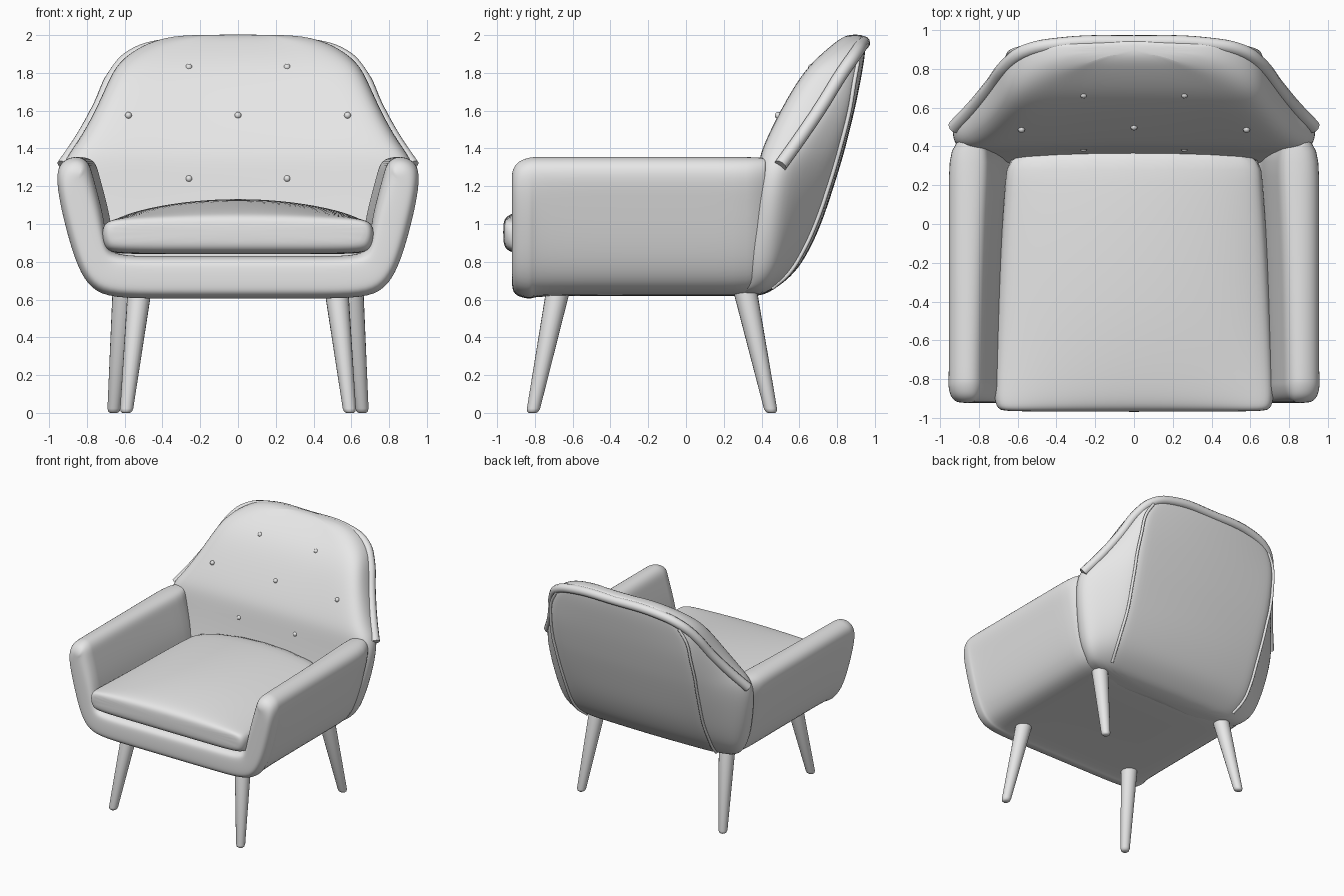
import bpy, bmesh, math
from mathutils import Vector

if "Cube" in bpy.data.objects:
    bpy.data.objects.remove(bpy.data.objects["Cube"])

fabric = bpy.data.materials.new("light_grey")
fabric.diffuse_color = (0.8, 0.8, 0.8, 1)
fabric.use_nodes = True
fabric.node_tree.nodes["Principled BSDF"].inputs["Base Color"].default_value = fabric.diffuse_color


def finish(name, bm, subdiv=0, angle=60):
    bmesh.ops.recalc_face_normals(bm, faces=bm.faces)
    me = bpy.data.meshes.new(name)
    bm.to_mesh(me)
    bm.free()
    ob = bpy.data.objects.new(name, me)
    bpy.context.collection.objects.link(ob)
    me.materials.append(fabric)
    if subdiv:
        ob.modifiers.new("smooth", 'SUBSURF').levels = subdiv
        ob.modifiers["smooth"].render_levels = subdiv
    bpy.ops.object.select_all(action='DESELECT')
    ob.select_set(True)
    bpy.context.view_layer.objects.active = ob
    bpy.ops.object.shade_smooth_by_angle(angle=math.radians(angle))
    return ob


def mirrored(half):
    """Closed ring from a half that starts and ends on x = 0."""
    return half + [(-p[0], *p[1:]) for p in half[-2:0:-1]]


def loft(bm, rings, caps=True):
    vs = [[bm.verts.new(p) for p in r] for r in rings]
    n = len(vs[0])
    for a, b in zip(vs, vs[1:]):
        for i in range(n):
            j = (i + 1) % n
            bm.faces.new((a[i], a[j], b[j], b[i]))
    if caps:
        bm.faces.new(vs[0])
        bm.faces.new(vs[-1])
    return vs


def tube(name, pts, radius):
    cu = bpy.data.curves.new(name, 'CURVE')
    cu.dimensions = '3D'
    cu.bevel_depth, cu.bevel_resolution, cu.resolution_u = radius, 3, 6
    cu.use_fill_caps = True
    sp = cu.splines.new('BEZIER')
    sp.bezier_points.add(len(pts) - 1)
    for bp, p in zip(sp.bezier_points, pts):
        bp.co = p
        bp.handle_left_type = bp.handle_right_type = 'AUTO'
    cu.materials.append(fabric)
    ob = bpy.data.objects.new(name, cu)
    bpy.context.collection.objects.link(ob)
    return ob


# Arm frame: U profile in x/z, lofted along y with a fuller band at the front
outer = [(0, .605), (.4, .605), (.67, .607), (.78, .655), (.85, .77), (.905, .95),
         (.945, 1.12), (.962, 1.25), (.945, 1.325), (.875, 1.36)]
inner = [(0, .83), (.4, .83), (.62, .83), (.685, .86), (.70, .95), (.715, 1.05),
         (.745, 1.17), (.77, 1.26), (.785, 1.315), (.82, 1.352)]


def frame_ring(y, inset, drop, slim, lean):
    def shrink(p, q, k):
        d = Vector(q) - Vector(p)
        d = d.normalized() * k
        top = drop * max(0, (p[1] - 1.0) / .36)
        return p[0] + d.x, p[1] + d.y - top
    out, inn = [], []
    for i, (o, n) in enumerate(zip(outer, inner)):
        k = inset + (slim if i < 7 else 0)
        out.append(shrink(o, n, k if i < 9 else 0))
        a = shrink(n, o, inset if i < 9 else 0)
        inn.append((a[0] - lean * (1 if i > 2 else 0), a[1]))
    right = [(x, y, z) for x, z in out] + [(x, y, z) for x, z in inn[::-1]]
    return mirrored(right)


bm = bmesh.new()
sections = [(-.922, .06, .09, 0, 0), (-.912, .03, .055, 0, 0), (-.885, .01, .022, 0, 0),
            (-.84, 0, .006, 0, 0), (-.815, 0, .002, 0, 0), (-.795, 0, 0, .014, 0),
            (-.3, 0, 0, .014, .01), (.2, 0, 0, .014, .03), (.46, 0, 0, .014, .05)]
ends = loft(bm, [frame_ring(*s) for s in sections], caps=False)
n, m = len(ends[0]), len(outer)
for ring in (ends[0], ends[-1]):
    for i in range(m - 1):          # quads between outer and inner edge, both halves
        a, b, c, d = i, i + 1, 2 * m - 2 - i, 2 * m - 1 - i
        bm.faces.new([ring[k] for k in (a, b, c, d)])
        bm.faces.new([ring[(n - k) % n] if k != 2 * m - 1 else ring[2 * m - 1]
                      for k in (a, b)] +
                     [ring[n - k] if k != 2 * m - 1 else ring[2 * m - 1]
                      for k in (c, d)])
finish("arm_frame", bm, 2)

# Backrest shell: z, half width, front y, wing seam y, rear corner x, y, rear centre y
levels = [(.615, .66, .20, .36, .55, .38, .40), (.66, .765, .30, .42, .60, .46, .48),
          (.74, .83, .30, .46, .63, .55, .58), (.85, .87, .30, .48, .64, .62, .65),
          (1.0, .91, .33, .50, .64, .69, .72), (1.2, .945, .36, .52, .65, .76, .785),
          (1.33, .935, .375, .54, .655, .80, .825), (1.42, .86, .40, .60, .66, .825, .85),
          (1.6, .76, .49, .72, .65, .87, .895), (1.75, .695, .575, .81, .63, .895, .925),
          (1.86, .64, .66, .87, .57, .915, .945), (1.95, .51, .765, .91, .45, .93, .955),
          (1.99, .38, .82, .91, .34, .93, .95), (2.003, .25, .86, .9, .22, .91, .93)]


def back_ring(z, w, yf, ys, xr, yr, yb):
    half = [(0, yf + .02), (w * .45, yf + .018), (w - .14, yf + .005), (w - .04, yf + .02),
            (w, yf + min(.09, (ys - yf) * .5)), (w - .01, ys),
            ((w + xr) / 2, (ys + yr) / 2), (xr, yr), (xr * .9, yr + .008),
            (xr * .5, yb - .006), (0, yb)]
    return mirrored([(x, y, z) for x, y in half])


bm = bmesh.new()
loft(bm, [back_ring(*l) for l in levels])
finish("backrest", bm, 2)

# Rolled edge over the wings and the top of the back
edge = [(.925, .50, 1.31), (.83, .60, 1.45), (.735, .715, 1.62), (.655, .82, 1.79),
        (.56, .89, 1.89), (.38, .927, 1.945), (0, .938, 1.957)]
tube("rolled_edge", edge + [(-x, y, z) for x, y, z in edge[-2::-1]], .036)

# Piping along the rear panel edges
for side, s in (("left", -1), ("right", 1)):
    tube("rear_piping_" + side, [(s * l[4], l[5] - .004, l[0]) for l in levels[1:11]], .011)

# Seat cushion: y, half width, bottom, top, crown
bm = bmesh.new()
rings = []
for y, w, zb, zt, c in [(-.968, .66, .91, 1.0, .01), (-.958, .70, .87, 1.035, .015),
                        (-.92, .725, .845, 1.06, .04), (-.8, .722, .84, 1.085, .07),
                        (-.5, .71, .84, 1.12, .11), (-.1, .69, .84, 1.137, .12),
                        (.25, .665, .84, 1.135, .11), (.42, .65, .84, 1.12, .10)]:
    half = [(0, zt), (.35 * w, zt - .1 * c), (.7 * w, zt - .42 * c), (.93 * w, zt - .85 * c),
            (.985 * w, zt - c - .02), (w, (zb + zt - c) / 2 + .01), (.975 * w, zb + .02),
            (.9 * w, zb), (.4 * w, zb), (0, zb)]
    rings.append(mirrored([(x, y, z) for x, z in half]))
loft(bm, rings)
finish("seat_cushion", bm, 2)

# Tapered splayed legs with rounded feet
for name, top, foot in [("front", (.52, -.675, .66), (.592, -.812, 0)),
                        ("rear", (.60, .31, .66), (.658, .452, 0))]:
    for side, s in (("left", -1), ("right", 1)):
        bm = bmesh.new()
        a, b = Vector(foot), Vector(top)
        rings = []
        for t, r in [(0, .02), (.012, .03), (.035, .035), (1, .064)]:
            c = a.lerp(b, t)
            rings.append([(s * (c.x + r * math.cos(k * math.pi / 10)),
                           c.y + r * math.sin(k * math.pi / 10), c.z) for k in range(20)])
        loft(bm, rings)
        finish(f"{name}_leg_{side}", bm, 0, 50)

# Tufting buttons on the backrest
for i, (x, y, z) in enumerate([(.26, .665, 1.83), (-.26, .665, 1.83), (.58, .488, 1.575),
                               (0, .50, 1.575), (-.58, .488, 1.575), (.26, .388, 1.24),
                               (-.26, .388, 1.24)]):
    bm = bmesh.new()
    bmesh.ops.create_uvsphere(bm, u_segments=12, v_segments=8, radius=.018)
    bmesh.ops.translate(bm, verts=bm.verts, vec=(x, y, z))
    finish(f"tuft_button_{i + 1}", bm)
